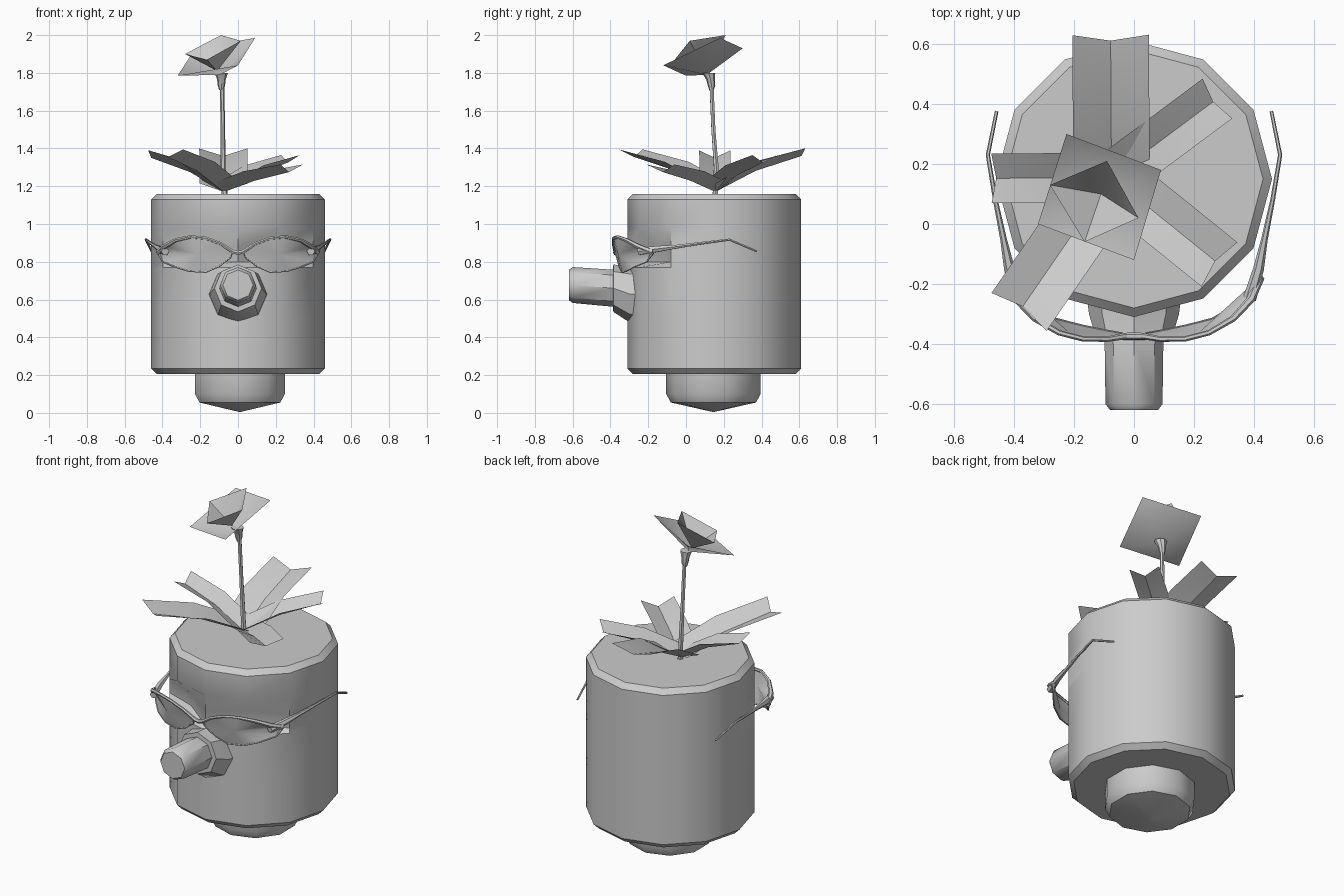
import bpy, math
from mathutils import Vector

if "Cube" in bpy.data.objects:
    bpy.data.objects.remove(bpy.data.objects["Cube"])


def make(name, verts, faces, angle=40):
    me = bpy.data.meshes.new(name)
    me.from_pydata([tuple(v) for v in verts], [], faces)
    me.validate()
    ob = bpy.data.objects.new(name, me)
    bpy.context.collection.objects.link(ob)
    finish(ob, angle)
    return ob


def finish(ob, angle=40):
    bpy.ops.object.select_all(action='DESELECT')
    ob.select_set(True)
    bpy.context.view_layer.objects.active = ob
    bpy.ops.object.shade_smooth_by_angle(angle=math.radians(angle))


def loft(name, rings, angle=40):
    """Skin a list of equal-sized point rings and close both ends."""
    n = len(rings[0])
    verts = [p for r in rings for p in r]
    faces = [(i * n + j, i * n + (j + 1) % n, (i + 1) * n + (j + 1) % n, (i + 1) * n + j)
             for i in range(len(rings) - 1) for j in range(n)]
    faces += [tuple(reversed(range(n))), tuple(range(len(verts) - n, len(verts)))]
    return make(name, verts, faces, angle)


def ring_z(cx, cy, z, r, n):
    return [Vector((cx + r * math.sin(2 * math.pi * k / n),
                    cy - r * math.cos(2 * math.pi * k / n), z)) for k in range(n)]


def tube(name, pts, radii):
    cu = bpy.data.curves.new(name, 'CURVE')
    cu.dimensions = '3D'
    cu.bevel_depth = 1
    cu.bevel_resolution = 1
    cu.use_fill_caps = True
    sp = cu.splines.new('POLY')
    sp.points.add(len(pts) - 1)
    for p, co, r in zip(sp.points, pts, radii):
        p.co = (*co, 1)
        p.radius = r
    ob = bpy.data.objects.new(name, cu)
    bpy.context.collection.objects.link(ob)
    bpy.ops.object.select_all(action='DESELECT')
    ob.select_set(True)
    bpy.context.view_layer.objects.active = ob
    bpy.ops.object.convert(target='MESH')
    finish(bpy.context.view_layer.objects.active, 50)


# Twelve-sided body with two eye sockets pushed in
rings = []
for z, r, dent in [(.205, .43, 0), (.235, .46, 0), (.5, .46, 0), (.77, .46, 0), (.80, .46, .10),
                   (.88, .46, .09), (.98, .46, 0), (1.13, .46, 0), (1.16, .43, 0)]:
    ring = ring_z(0, .15, z, r, 12)
    for k in (1, 11):
        ring[k].y += dent
        ring[k].x *= 1 - dent
    rings.append(ring)
loft("body", rings)

# Neck plug under the body, ending in a shallow point
loft("bottom_plug", [ring_z(.01, .145, z, r, 10) for z, r in
                     [(.005, .004), (.055, .225), (.10, .25), (.23, .25)]])

# Nose with a flared base
loft("nose", [[(r * math.sin(a), y, zc + r * math.cos(a))
               for a in [2 * math.pi * k / 8 for k in range(8)]]
              for y, r, zc in [(-.18, .165, .62), (-.30, .15, .63), (-.385, .125, .66), (-.386, .098, .66),
                               (-.60, .095, .677), (-.62, .08, .677)]])

# Stem and flower cup
tube("stem", [(-.07, .155, 1.15), (-.08, .16, 1.3), (-.08, .145, 1.5), (-.085, .135, 1.74)],
     [.016, .014, .012, .012])
loft("flower_cup", [ring_z(-.088, y, z, r, 8) for y, z, r in
                    [(.135, 1.71, .012), (.135, 1.735, .02), (.13, 1.765, .023), (.12, 1.80, .035)]])


# Petals: four corners falling to a low centre
def petals(name, corners, centre):
    make(name, corners + [centre], [(i, (i + 1) % 4, 4) for i in range(4)], 60)


petals("outer_petals", [(-.225, .30, 1.93), (-.32, 0, 1.785), (0, -.12, 1.84), (.09, .18, 1.985)],
       (-.095, .11, 1.79))
petals("inner_petals", [(-.09, .21, 2.0), (-.28, .13, 1.90), (-.165, -.06, 1.87), (.015, .02, 1.97)],
       (-.11, .10, 1.81))

# Leaves: V-folded strips bent once along their length
root = Vector((-.075, .155, 0))
leaves = [((-.078, .63), .255, 1.40), ((-.383, -.293), .223, 1.395), ((-.475, .152), .165, 1.39),
          ((.278, .418), .165, 1.365), ((.285, -.135), .19, 1.315)]
for i, (tip, w, zt) in enumerate(leaves):
    d = Vector((*tip, 0)) - root
    side = Vector((-d.y, d.x, 0)).normalized() * w / 2
    zm = 1.22 + (zt - 1.22) * .62
    verts = []
    for t, z, drop in [(0, 1.215, .045), (.45, zm, .05), (1, zt, .04)]:
        c = root + d * t
        mid = root + d * (t - (.04 if t == 1 else 0))
        verts += [c - side + Vector((0, 0, z)), mid + Vector((0, 0, z - drop)),
                  c + side + Vector((0, 0, z))]
    make("leaf_%d" % (i + 1), verts,
         [(a, a + 1, a + 4, a + 3) for a in (0, 1, 3, 4)], 35)


# Wrap-around glasses: depth follows a curve in x, lower parts lean back
def wrap(x, z):
    xs = [(0, -.39), (.1, -.39), (.2, -.38), (.3, -.345), (.39, -.26), (.44, -.15)]
    for (x0, y0), (x1, y1) in zip(xs, xs[1:]):
        if x <= x1:
            y = y0 + (y1 - y0) * (x - x0) / (x1 - x0)
            break
    return y + .25 * max(0, .92 - z)


upper = [(.03, .855), (.09, .895), (.17, .925), (.25, .932), (.33, .915), (.39, .88), (.42, .85)]
lower = [(.40, .80), (.34, .775), (.26, .75), (.17, .745), (.10, .775), (.04, .82)]
for s, label in ((1, "right"), (-1, "left")):
    outline = [(s * x, wrap(x, z), z) for x, z in upper + lower]
    n = len(outline)
    c = (s * .22, wrap(.22, .84) - .005, .84)
    make(label + "_lens", outline + [c], [(i, (i + 1) % n, n) for i in range(n)], 60)
    tube(label + "_brow_rim", outline[:7], [.011, .009, .009, .009, .011, .014, .016])
    tube(label + "_lower_rim", outline[6:] + outline[:1], [.01] + [.004] * 6 + [.008])
    tube(label + "_temple", [(s * x, y, z) for x, y, z in
         [(.385, -.25, .855), (.415, -.15, .868), (.435, -.05, .88), (.462, .08, .898),
          (.487, .23, .917), (.458, .375, .855)]],
         [.022, .018, .011, .008, .007, .006])
tube("glasses_bridge", [(x, wrap(abs(x), .855), .855 - (.008 if x == 0 else 0)) for x in (-.035, 0, .035)],
     [.011, .012, .011])
